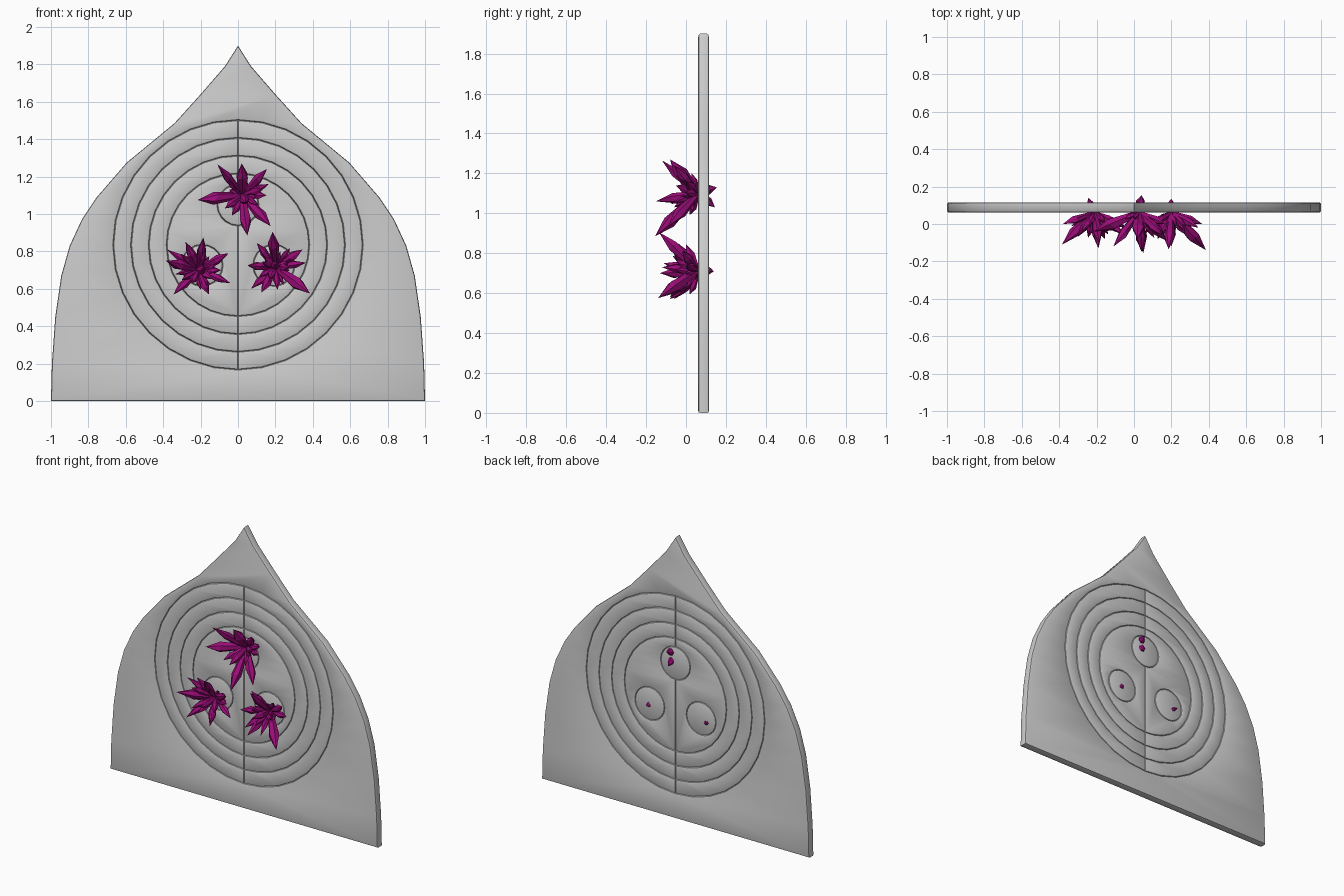
import bpy, bmesh, math, random
from mathutils import Vector

if "Cube" in bpy.data.objects:
    bpy.data.objects.remove(bpy.data.objects["Cube"])

random.seed(4)
CZ = 0.835                      # centre height of the ring pattern
Y, BEVEL = 0.088, 0.01
DISCS = [(0, 1.048), (-0.192, 0.725), (0.192, 0.725)]
DISC_R = 0.11


def arc(cx, cz, r, a0, a1, n):
    return [(cx + r * math.sin(math.radians(a0 + (a1 - a0) * i / n)),
             cz + r * math.cos(math.radians(a0 + (a1 - a0) * i / n))) for i in range(n + 1)]


def circle(cx, cz, r, n):
    return arc(cx, cz, r, 0, 360, n)[:-1]


def slab(name, loops):
    """Flat stone slab with rounded edges, from an outline and optional holes."""
    cu = bpy.data.curves.new(name, 'CURVE')
    cu.dimensions, cu.fill_mode = '2D', 'BOTH'
    cu.extrude, cu.bevel_depth, cu.offset, cu.bevel_resolution = 0.017, BEVEL, -BEVEL, 1
    for pts in loops:
        sp = cu.splines.new('POLY')
        sp.points.add(len(pts) - 1)
        for p, (x, z) in zip(sp.points, pts):
            p.co = (x, z, 0, 1)
        sp.use_cyclic_u = True
    tmp = bpy.data.objects.new(name + "_curve", cu)
    bpy.context.collection.objects.link(tmp)
    dg = bpy.context.evaluated_depsgraph_get()
    me = bpy.data.meshes.new_from_object(tmp.evaluated_get(dg))
    bpy.data.objects.remove(tmp)
    bm = bmesh.new()
    bm.from_mesh(me)
    bmesh.ops.remove_doubles(bm, verts=bm.verts, dist=0.0002)
    for v in bm.verts:
        x, y, z = v.co
        v.co = (x, Y - z, y)
    bmesh.ops.recalc_face_normals(bm, faces=bm.faces)
    bm.to_mesh(me)
    bm.free()
    me.name = name
    ob = bpy.data.objects.new(name, me)
    bpy.context.collection.objects.link(ob)
    bpy.ops.object.select_all(action='DESELECT')
    ob.select_set(True)
    bpy.context.view_layer.objects.active = ob
    bpy.ops.object.shade_smooth_by_angle(angle=math.radians(40))
    return ob


# Pointed-arch frame with a round opening
side = [(1, 0), (0.995, 0.2), (0.977, 0.45), (0.945, 0.67), (0.9, 0.83), (0.835, 0.97),
        (0.755, 1.09), (0.595, 1.275), (0.34, 1.485), (0.2, 1.64), (0.07, 1.79)]
outline = side + [(0, 1.9)] + [(-x, z) for x, z in reversed(side)]
slab("arch_frame", [outline, circle(0, CZ, 0.667, 32)])

# Concentric half rings and the split centre panel
radii = [0.667, 0.572, 0.477, 0.381]
for s, label in ((1, "right"), (-1, "left")):
    for i, (ro, ri) in enumerate(zip(radii, radii[1:])):
        slab(f"half_ring_{label}_{i + 1}",
             [arc(0, CZ, ro, 0, 180 * s, 16) + arc(0, CZ, ri, 180 * s, 0, 16)])
    half = arc(0, CZ, radii[-1], 0, 180 * s, 16) + arc(*DISCS[0], DISC_R, 180 * s, 0, 10)
    slab(f"centre_panel_{label}", [half, circle(s * DISCS[2][0], DISCS[2][1], DISC_R, 20)])

# Round sockets that hold the crystals
for i, (x, z) in enumerate(DISCS):
    slab(f"socket_disc_{i + 1}", [circle(x, z, DISC_R, 20)])

mat = bpy.data.materials.new("magenta_crystal")
mat.diffuse_color = (0.33, 0.004, 0.19, 1)
mat.use_nodes = True
mat.node_tree.nodes["Principled BSDF"].inputs["Base Color"].default_value = mat.diffuse_color


def crystal(bm, base, tip, r):
    """Faceted shard: narrow foot, wide shoulder, pointed tip."""
    base, tip = Vector(base), Vector(tip)
    q = (tip - base).to_track_quat('Z', 'Y')
    length, n, spin = (tip - base).length, 6, random.random() * 6
    rings = []
    for t, k in ((0, 0.45), (0.62, 1.0)):
        rings.append([bm.verts.new(base + q @ Vector((
            r * k * math.cos(spin + j * math.tau / n),
            r * k * math.sin(spin + j * math.tau / n),
            length * (t + (random.uniform(-0.07, 0.07) if t else 0))))) for j in range(n)])
    top = bm.verts.new(tip)
    bm.faces.new(rings[0][::-1])
    for j in range(n):
        a, b = j, (j + 1) % n
        bm.faces.new((rings[0][a], rings[0][b], rings[1][b], rings[1][a]))
        bm.faces.new((rings[1][a], rings[1][b], top))


# Crystal clusters: root, then main shards as (tip x, y, z, radius)
clusters = {
    "top": ((0.025, 0.06, 1.1), [
        (-0.11, -0.12, 1.265, 0.026), (0.02, -0.08, 1.27, 0.034), (0.155, -0.06, 1.24, 0.026),
        (-0.215, -0.04, 1.075, 0.034), (0.175, -0.09, 0.935, 0.03), (0.05, -0.155, 0.885, 0.032),
        (0.165, 0.0, 1.16, 0.024), (-0.07, -0.06, 1.03, 0.022), (0.04, -0.15, 1.06, 0.026),
        (0.04, 0.155, 1.13, 0.024), (0.035, 0.145, 1.03, 0.024)]),
    "left": ((-0.21, 0.06, 0.7), [
        (-0.185, -0.1, 0.875, 0.026), (-0.28, -0.04, 0.85, 0.024), (-0.385, -0.11, 0.75, 0.03),
        (-0.345, -0.06, 0.57, 0.024), (-0.155, -0.08, 0.57, 0.026), (-0.05, -0.06, 0.79, 0.024),
        (-0.04, -0.02, 0.63, 0.022), (-0.38, 0.0, 0.81, 0.022), (-0.19, -0.13, 0.7, 0.026),
        (-0.245, 0.14, 0.71, 0.018)]),
    "right": ((0.2, 0.06, 0.715), [
        (0.185, -0.135, 0.905, 0.03), (0.385, -0.14, 0.575, 0.034), (0.345, -0.02, 0.81, 0.024),
        (0.05, -0.05, 0.725, 0.024), (0.365, 0.0, 0.74, 0.022), (0.125, -0.08, 0.58, 0.026),
        (0.07, -0.03, 0.6, 0.022), (0.1, 0.0, 0.845, 0.022), (0.2, -0.12, 0.73, 0.024),
        (0.2, 0.135, 0.715, 0.022)]),
}
for label, (root, shards) in clusters.items():
    bm = bmesh.new()
    for x, y, z, r in shards:
        crystal(bm, root, (x, y, z), r)
    # Small filler shards around the root
    for i in range(14):
        a, d = i * 2.4, random.uniform(0.07, 0.13)
        crystal(bm, root, (root[0] + d * math.cos(a), random.uniform(-0.08, 0.03),
                           root[2] + d * math.sin(a)), random.uniform(0.014, 0.022))
    bmesh.ops.recalc_face_normals(bm, faces=bm.faces)
    me = bpy.data.meshes.new("crystal_cluster_" + label)
    bm.to_mesh(me)
    bm.free()
    me.materials.append(mat)
    bpy.context.collection.objects.link(bpy.data.objects.new("crystal_cluster_" + label, me))
